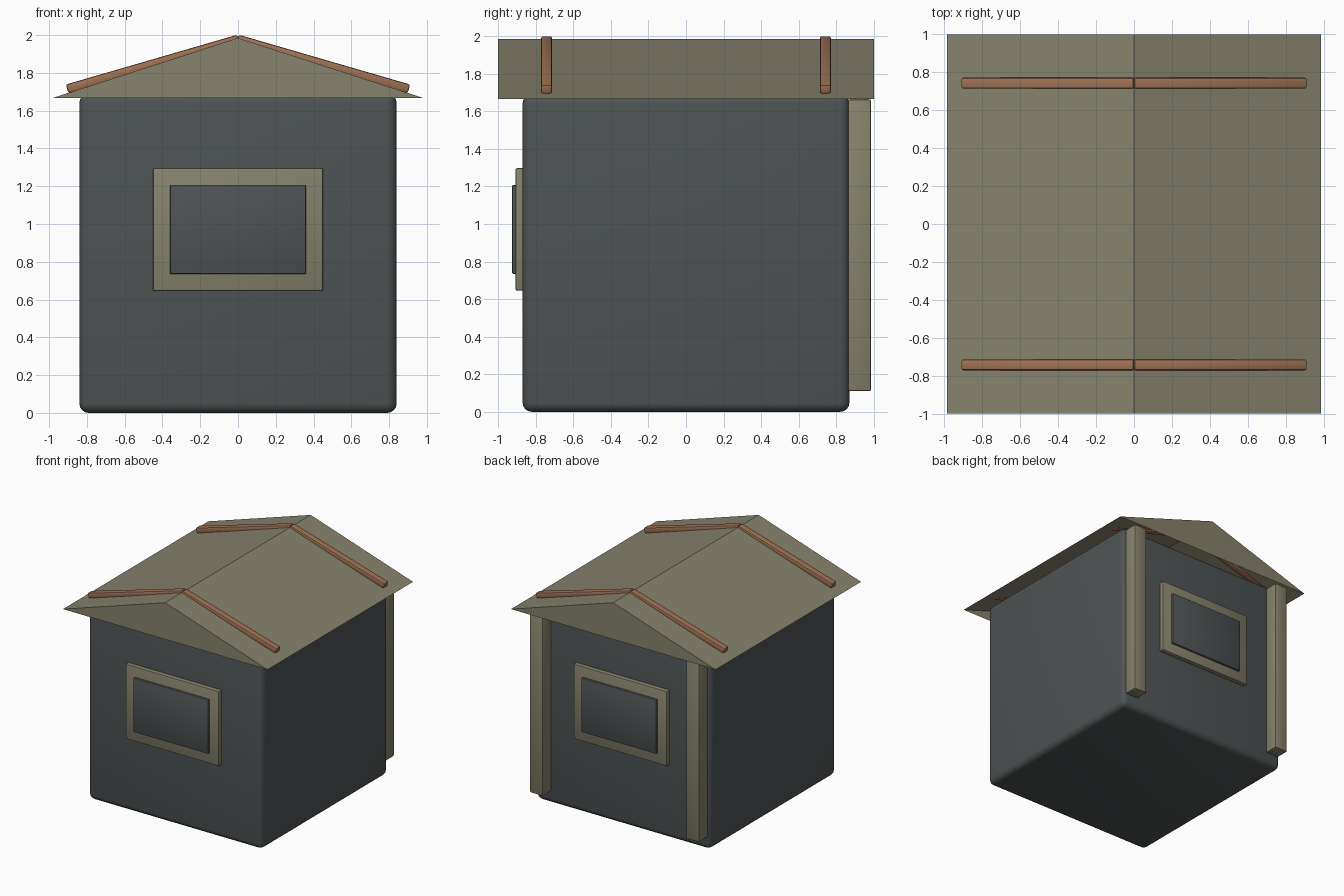
import bpy, math
from mathutils import Vector

if "Cube" in bpy.data.objects:
    bpy.data.objects.remove(bpy.data.objects["Cube"])


def srgb(r, g, b):
    f = lambda c: c / 12.92 if c <= 0.04045 else ((c + 0.055) / 1.055) ** 2.4
    return (f(r / 255), f(g / 255), f(b / 255), 1)


def material(name, color):
    m = bpy.data.materials.new(name)
    m.diffuse_color = color
    m.use_nodes = True
    m.node_tree.nodes["Principled BSDF"].inputs["Base Color"].default_value = m.diffuse_color
    return m


SLATE = material("slate_grey", srgb(78, 83, 84))
OLIVE = material("olive_beige", srgb(134, 130, 109))
WOOD = material("brown_wood", srgb(160, 114, 84))


def box(name, lo, hi, mat, bevel, segments=2):
    """Rounded box between two corners."""
    lo, hi = Vector(lo), Vector(hi)
    bpy.ops.mesh.primitive_cube_add(size=1, location=(lo + hi) / 2)
    ob = bpy.context.object
    ob.name = name
    ob.scale = hi - lo
    bpy.ops.object.transform_apply(location=False, rotation=False, scale=True)
    mod = ob.modifiers.new("bevel", 'BEVEL')
    mod.width, mod.segments = bevel, segments
    bpy.ops.object.modifier_apply(modifier="bevel")
    bpy.ops.object.shade_smooth_by_angle(angle=math.radians(40))
    ob.data.materials.append(mat)
    return ob


# Walls: one rounded block
box("walls", (-0.84, -0.87, 0), (0.84, 0.87, 1.69), SLATE, 0.05, 4)

# Gabled roof shell, open underneath
W, L, EAVE, RIDGE = 0.985, 1.0, 1.666, 1.985
verts = [(x, y, z) for y in (-L, L)
         for x, z in ((-W, EAVE), (0, RIDGE), (W, EAVE))]
faces = [(0, 1, 4, 3), (1, 2, 5, 4), (0, 2, 1), (3, 4, 5)]
mesh = bpy.data.meshes.new("roof")
mesh.from_pydata(verts, [], [f[::-1] if f in faces[:2] else f for f in faces])
mesh.materials.append(OLIVE)
roof = bpy.data.objects.new("roof", mesh)
bpy.context.collection.objects.link(roof)

# Roof battens: tilted a little less than the roof, sinking in at the ridge
TILT, THICK, LENGTH = math.radians(16.2), 0.048, 0.945
for side, word in ((-1, "left"), (1, "right")):
    for y, end in ((-0.742, "front"), (0.742, "back")):
        batten = box(f"batten_{end}_{word}", (-LENGTH / 2, -0.029, -THICK / 2),
                     (LENGTH / 2, 0.029, THICK / 2), WOOD, 0.01)
        # Place from the upper inner corner at the ridge
        cx = 0.004 + LENGTH / 2 * math.cos(TILT) - THICK / 2 * math.sin(TILT)
        cz = 2.002 - LENGTH / 2 * math.sin(TILT) - THICK / 2 * math.cos(TILT)
        batten.location = (side * cx, y, cz)
        batten.rotation_euler = (0, side * TILT, 0)

# Windows on the front and back walls
for s, word in ((-1, "front"), (1, "back")):
    ys = sorted((s * 0.86, s * 0.908))
    box(f"window_frame_{word}", (-0.45, ys[0], 0.645), (0.45, ys[1], 1.297), OLIVE, 0.01)
    ys = sorted((s * 0.88, s * 0.926))
    box(f"window_pane_{word}", (-0.36, ys[0], 0.735), (0.36, ys[1], 1.207), SLATE, 0.006)

# Corner posts at the back
for s, word in ((-1, "left"), (1, "right")):
    xs = sorted((s * 0.69, s * 0.815))
    box(f"back_post_{word}", (xs[0], 0.862, 0.11), (xs[1], 0.985, 1.664), OLIVE, 0.01)
